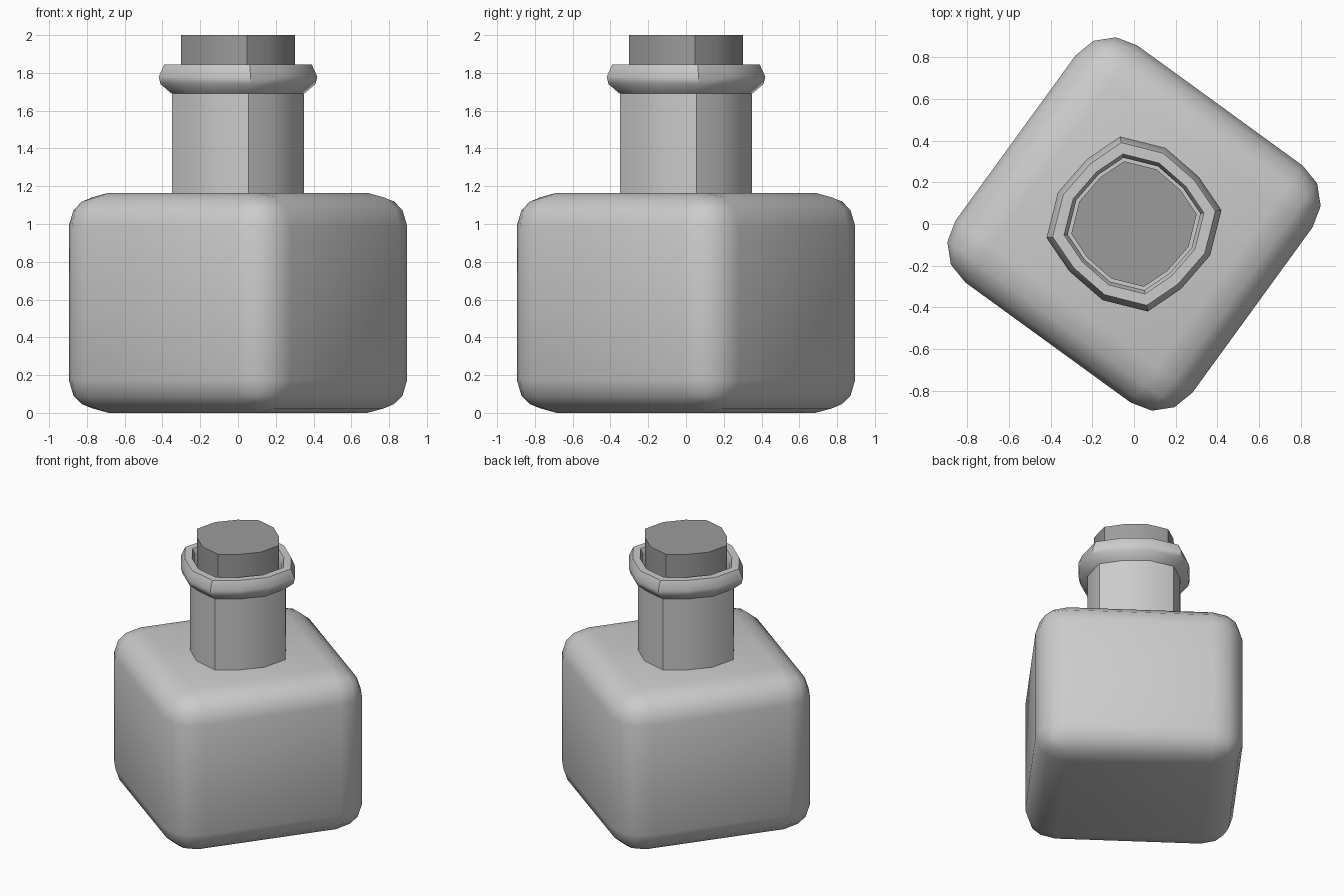
import bpy
import bmesh
from math import radians, sin, cos
from mathutils import Matrix

default = bpy.data.objects.get("Cube")
if default:
    bpy.data.objects.remove(default, do_unlink=True)


def make_material(name, value):
    mat = bpy.data.materials.new(name)
    mat.use_nodes = True
    colour = (value, value, value, 1)
    mat.diffuse_color = colour
    mat.node_tree.nodes["Principled BSDF"].inputs["Base Color"].default_value = colour
    return mat


def finish(name, bm, mat):
    bmesh.ops.recalc_face_normals(bm, faces=bm.faces[:])
    mesh = bpy.data.meshes.new(name)
    bm.to_mesh(mesh)
    bm.free()
    mesh.materials.append(mat)
    obj = bpy.data.objects.new(name, mesh)
    bpy.context.collection.objects.link(obj)
    bpy.ops.object.select_all(action="DESELECT")
    obj.select_set(True)
    bpy.context.view_layer.objects.active = obj
    bpy.ops.object.shade_smooth_by_angle(angle=radians(40))
    return obj


# One quarter of the slightly squared twelve-sided outline: (angle, radius factor)
QUARTER = [(0, 1.0), (27, 0.905), (58.5, 0.93)]
OUTLINE = [(radians(9 + 90 * q + a), f) for q in range(4) for a, f in QUARTER]


def turned(name, profile, mat):
    """Sweep a (radius, height) profile round the outline and cap both ends."""
    bm = bmesh.new()
    rings = [[bm.verts.new((r * f * cos(a), r * f * sin(a), z)) for a, f in OUTLINE]
             for r, z in profile]
    n = len(OUTLINE)
    for low, high in zip(rings, rings[1:]):
        for i in range(n):
            j = (i + 1) % n
            bm.faces.new((low[i], low[j], high[j], high[i]))
    bm.faces.new(rings[0])
    bm.faces.new(rings[-1])
    return finish(name, bm, mat)


glass = make_material("light grey glass", 0.6)
cork = make_material("mid grey cork", 0.33)

# Rounded square body
SIDE, HEIGHT = 1.405, 1.165
bm = bmesh.new()
bmesh.ops.create_cube(bm, size=SIDE)
bmesh.ops.bevel(bm, geom=bm.edges[:], offset=0.212, offset_type="OFFSET",
                segments=3, profile=0.5, affect="EDGES")
bm.transform(Matrix.Translation((0, 0, HEIGHT / 2))
             @ Matrix.Rotation(radians(54), 4, "Z")
             @ Matrix.Diagonal((1, 1, HEIGHT / SIDE, 1)))
finish("bottle_body", bm, glass)

# Neck with rolled lip and a recess for the stopper
turned("neck_and_lip", [
    (0.355, 1.14), (0.355, 1.69), (0.415, 1.74), (0.425, 1.78),
    (0.395, 1.845), (0.34, 1.845), (0.322, 1.81), (0.322, 1.72),
], glass)

# Stopper
turned("stopper", [(0.305, 1.6), (0.305, 2.0)], cork)
